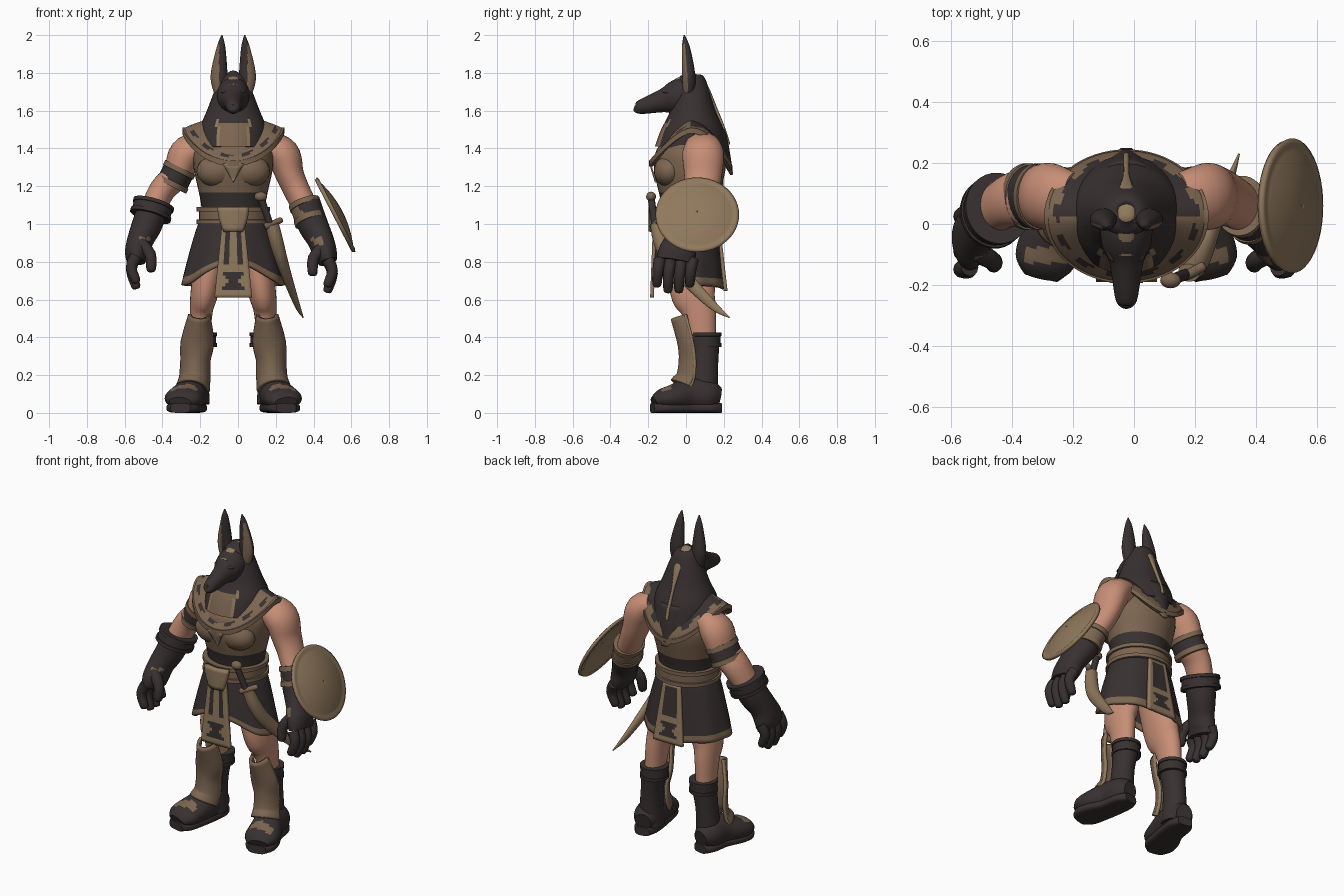
import bpy, bmesh
from math import sin, cos, pi, radians
from mathutils import Vector

if "Cube" in bpy.data.objects:
    bpy.data.objects.remove(bpy.data.objects["Cube"])

MIDLINE = -.025
SIDES = ((-1, "right"), (1, "left"))


def material(name, red, green, blue):
    made = bpy.data.materials.new(name)
    made.use_nodes = True
    colour = (red, green, blue, 1)
    made.diffuse_color = colour
    made.node_tree.nodes["Principled BSDF"].inputs["Base Color"].default_value = colour
    return made


MATERIALS = [material("charcoal leather", .04, .03, .03), material("dull bronze", .2, .13, .08),
             material("skin", .57, .27, .18), material("worn bronze", .28, .19, .11)]
DARK, BRONZE, SKIN, BRIGHT = range(len(MATERIALS))


def build(name, rows, colour, closed=True, cap=True, thick=0):
    """Skin a list of point rows into a mesh."""
    bm = bmesh.new()
    rings = [[bm.verts.new(point) for point in row] for row in rows]
    count = len(rings[0])
    for lower, upper in zip(rings, rings[1:]):
        for i in range(count if closed else count - 1):
            following = (i + 1) % count
            bm.faces.new((lower[i], lower[following], upper[following], upper[i]))
    if closed and cap:
        bm.faces.new(rings[0])
        bm.faces.new(rings[-1])
    bmesh.ops.recalc_face_normals(bm, faces=bm.faces)
    mesh = bpy.data.meshes.new(name)
    bm.to_mesh(mesh)
    bm.free()
    for entry in MATERIALS:
        mesh.materials.append(entry)
    for face in mesh.polygons:
        face.material_index = colour
    mesh.shade_smooth()
    mesh.set_sharp_from_angle(angle=radians(45))
    part = bpy.data.objects.new(name, mesh)
    bpy.context.collection.objects.link(part)
    if thick:
        shell = part.modifiers.new("thickness", "SOLIDIFY")
        shell.thickness, shell.offset = thick, 0
    return part


def paint(part, colour, rule):
    for face in part.data.polygons:
        if rule(face.center, face.normal):
            face.material_index = colour


def paint_cells(part, columns, colour, rule):
    for i, face in enumerate(part.data.polygons):
        if rule(i // columns, i % columns):
            face.material_index = colour


def spline(stations, steps):
    """Catmull-Rom through stations (x, y, z, half width, half depth)."""
    out, last = [], len(stations) - 1
    for i in range(last):
        group = [stations[max(0, min(last, i + k))] for k in (-1, 0, 1, 2)]
        for step in range(steps):
            t = step / steps
            out.append([b + t / 2 * (c - a + t * (2 * a - 5 * b + 4 * c - d + t * (3 * b - a - 3 * c + d)))
                        for a, b, c, d in zip(*group)])
    return out + [list(stations[-1])]


def loft(name, stations, colour, steps=5, segments=32, box=1, arc=(0, 360), thick=0):
    """Sweep ellipses through stations; box < 1 squares them, a thickness leaves them open."""
    path, rows = spline(stations, steps), []
    for i, (x, y, z, width, depth) in enumerate(path):
        before, after = path[max(i - 1, 0)], path[min(i + 1, len(path) - 1)]
        along = (Vector(after[:3]) - Vector(before[:3])).normalized()
        across = (Vector((1, 0, 0)) - along * along.x).normalized()
        outward, row = along.cross(across), []
        for k in range(segments):
            angle = radians(arc[0] + (arc[1] - arc[0]) * k / (segments - bool(thick)))
            c, s = [abs(q) ** box * (1 if q > 0 else -1) for q in (cos(angle), sin(angle))]
            row.append(Vector((x, y, z)) + across * c * width + outward * s * depth)
        rows.append(row)
    return build(name, rows, colour, not thick, not thick, thick)


def sheet(name, surface, columns, rows, colour, closed=False, thick=.016):
    count = columns if closed else columns + 1
    return build(name, [[Vector(surface(i / columns, j / rows)) for i in range(count)] for j in range(rows + 1)],
                 colour, closed, False, thick)


def tube(name, points, start, end, colour):
    """Round tapering rod with a rounded tip."""
    last = len(points) - 1
    radii = [start + (end - start) * i / last for i in range(last + 1)]
    tip = Vector(points[-1])
    tip += (tip - Vector(points[-2])).normalized() * end * .6
    stations = [(*p, r, r) for p, r in zip(points, radii)] + [(*tip, end * .4, end * .4)]
    return loft(name, stations, colour, 3, 12)


def ball(name, centre, radii, colour):
    x, y, z = centre
    angles = [pi * (k / 12 - .5) * .98 for k in range(13)]
    return loft(name, [(x, y, z + radii[2] * sin(a), radii[0] * cos(a), radii[1] * cos(a)) for a in angles],
                colour, 1, 24)


def band(name, top, bottom, width, depth, rim, middle):
    """Hoop with two raised rims."""
    levels = ((0, 1.04), (.25, 1.04), (.26, .98), (.74, .98), (.75, 1.04), (1, 1.04))
    part = loft(name, [(*Vector(top).lerp(Vector(bottom), t), width * k, depth * k) for t, k in levels], rim, 1)
    paint_cells(part, 32, middle, lambda row, column: row == 2)


def middle(stations):
    return [(MIDLINE, *station) for station in stations]


# Torso, belt and chest
torso = loft("tunic", middle([(.02, .85, .15, .12), (.02, 1.1, .17, .15), (.02, 1.3, .21, .19),
                              (.03, 1.4, .2, .17), (.04, 1.5, .12, .1)]), BRONZE, 10)
paint(torso, DARK, lambda c, n: c.z < 1.17)
band("belt", (MIDLINE, .015, 1.09), (MIDLINE, .015, 1), .186, .172, BRONZE, BRONZE)
sheet("belt_buckle", lambda u, v: (MIDLINE + (u - .5) * (.16 - .07 * v * v), -.17 - .015 * sin(pi * u), 1.09 - .13 * v),
      8, 6, BRIGHT, thick=.025)
for s, side in SIDES:
    ball(side + "_chest_muscle", (MIDLINE + s * .085, -.09, 1.28), (.11, .08, .085), BRONZE)
sheet("chest_plate_mark", lambda u, v: (MIDLINE + (u - .5) * .11 * (1 - v), -.19 + .03 * v, 1.32 - .1 * v),
      4, 4, BRIGHT, thick=.009)


# Skirt with a raised front hem
def skirt_point(u, v):
    angle = 2 * pi * u
    hem = .655 + .13 * max(0, -sin(angle)) ** 3 + .02 * abs(cos(angle))
    fold = .005 * v * sin(8 * angle)
    return (MIDLINE + cos(angle) * (.17 + .095 * v ** .8 + fold),
            .015 + sin(angle) * (.15 + .035 * v + fold), 1.01 + (hem - 1.01) * v)


skirt = sheet("skirt", skirt_point, 64, 16, DARK, True, .018)
paint_cells(skirt, 64, BRONZE, lambda row, column: row > 13)


# Hanging panels, front and back
def panel(name, top_y, bottom_y, bottom_z, dark_columns):
    part = sheet(name, lambda u, v: (MIDLINE + (2 * u - 1) * (.06 + .04 * v), top_y + (bottom_y - top_y) * v,
                                     1 + (bottom_z - 1) * v), 11, 20, BRIGHT, thick=.02)
    paint_cells(part, 11, DARK, lambda row, column: abs(column - 5) in dark_columns and 0 < row < 11)
    paint_cells(part, 11, DARK, lambda row, column: 12 < row < 18 and abs(column - 5) <= 1 + abs(row - 15))


panel("front_panel", -.165, -.18, .61, (2, 3))
panel("back_panel", .17, .21, .645, (0, 1, 2, 3))


# Draped collar
def collar_point(u, v):
    angle = 2 * pi * u
    front, rear = max(0, -sin(angle)) ** 1.5, max(0, sin(angle)) ** 2
    outer, inner = 1.495 - .175 * front - .2 * rear, 1.54 - .13 * front - .08 * rear
    return (MIDLINE + cos(angle) * (.26 - .11 * v), .025 + sin(angle) * (.21 - .08 * v),
            outer + (inner - outer) * v ** .8)


collar = sheet("collar", collar_point, 64, 10, BRONZE, True, .02)
paint_cells(collar, 64, DARK, lambda row, column: row in (2, 3) and column % 5 < row or row > 3 and column < 32)
build("collar_rim", [[Vector(collar_point(k / 64, 0)) + Vector((cos(pi * k / 32) * r, sin(pi * k / 32) * r, h))
                      for k in range(64)]
                     for r, h in ((-.01, -.015), (.01, -.015), (.01, .015), (-.01, .015))], BRONZE, cap=False)

# Headcloth with back point and crest stripe
cloth = loft("headcloth", middle([(.03, 1.795, .02, .02), (.03, 1.77, .07, .07), (.035, 1.6, .14, .12),
                                  (.035, 1.5, .18, .165), (.03, 1.4, .19, .195)]), DARK, 8, 64)
paint(cloth, BRONZE, lambda c, n: abs(c.x - MIDLINE) < .075 and c.y < 0 and c.z < 1.54)
paint(cloth, BRIGHT, lambda c, n: .075 < abs(c.x - MIDLINE) < .09 and c.y < -.03 and c.z < 1.56)
back = sheet("headcloth_back_point",
             lambda u, v: (MIDLINE + (2 * u - 1) * (.17 - .155 * v),
                           .196 + .046 * v ** .7 - .125 * (2 * u - 1) ** 2 * (1 - v), 1.5 - .24 * v), 14, 10, DARK)
paint_cells(back, 14, BRONZE, lambda row, column: row == 9 or column in (0, 13))
crest = ((-.1, 1.73), (-.05, 1.76), (0, 1.785), (.03, 1.795), (.1, 1.74), (.16, 1.6), (.2, 1.5), (.225, 1.42))
loft("crest_stripe", [(MIDLINE, y, z, .028 if y < .12 else .01, .01) for y, z in crest], BRIGHT, 3, 12)

# Long-snouted head
loft("head", middle([(.07, 1.69, .06, .07), (0, 1.685, .085, .095), (-.07, 1.665, .08, .085),
                     (-.13, 1.65, .055, .06), (-.25, 1.617, .035, .035), (-.275, 1.617, .01, .01)]), DARK)
for s, side in SIDES:
    ball(side + "_brow", (MIDLINE + s * .04, -.085, 1.7), (.026, .04, .014), DARK)

    def mirrored(stations):
        return [(MIDLINE + s * offset, *rest) for offset, *rest in stations]

    ear = loft(side + "_ear", mirrored([(.065, .015, 1.68, .03, .03), (.075, .015, 1.78, .045, .035),
                                        (.065, 0, 1.93, .024, .022), (.06, -.01, 2, .003, .003)]), DARK, 9)
    paint(ear, BRONZE, lambda c, n: n.y < -.3 and s * (c.x - MIDLINE) > .075 and c.z < 1.95)

    # Legs and boots
    loft(side + "_leg", mirrored([(.1, .02, .9, .09, .11), (.15, .035, .65, .075, .12),
                                  (.17, .07, .53, .06, .09), (.18, .1, .3, .05, .06)]), SKIN)
    loft(side + "_boot_shaft", mirrored([(.17, .1, .4, .075, .08), (.19, .1, .25, .062, .07),
                                         (.2, .09, .05, .075, .08)]), DARK)
    cuff_x = MIDLINE + s * .17
    band(side + "_boot_cuff", (cuff_x, .105, .425), (cuff_x, .105, .35), .08, .08, DARK, DARK)
    foot_path = mirrored([(.2, .175, .08, .05, .055), (.21, .12, .09, .08, .085), (.225, .02, .095, .085, .09),
                          (.255, -.07, .08, .1, .07), (.27, -.13, .07, .095, .055), (.28, -.17, .055, .06, .03)])
    foot = loft(side + "_boot_foot", foot_path, DARK)
    paint(foot, BRONZE, lambda c, n: n.z > .8 and -.13 < c.y < -.075)
    loft(side + "_boot_sole", [(x, y * 1.05, .026, width * .9, .026) for x, y, z, width, depth in foot_path],
         DARK, box=.6)

    # Shin guard with flared foot and raised edges
    shin = mirrored([(.18, .01, .52, .05, .085), (.19, .045, .38, .08, .083), (.2, .06, .28, .072, .09),
                     (.205, .055, .18, .075, .1), (.215, .03, .12, .083, .115)])
    loft(side + "_shin_guard", shin, BRONZE, arc=(10, 170), thick=.018)
    for edge, sign in (("inner", 1), ("outer", -1)):
        tube(f"{side}_shin_guard_{edge}_edge", [(x + sign * width * .98, y - depth * .17, z)
                                                for x, y, z, width, depth in shin], .01, .01, BRIGHT)

# Arms and gloves: outward distance right and left, then shared depth, height and radii
ARM = ((.2, .15, .08, 1.42, .07, .09), (.275, .235, .09, 1.37, .09, .11), (.325, .275, .09, 1.26, .075, .1),
       (.4, .31, .08, 1.18, .07, .09), (.455, .365, .05, 1.07, .066, .08))
GLOVE = ((.445, .36, .05, 1.1, .08, .095), (.48, .395, .02, 1, .08, .09), (.515, .435, -.02, .92, .07, .085),
         (.535, .46, -.045, .85, .064, .1), (.54, .475, -.055, .8, .05, .1))
for s, side in SIDES:
    def limb(rows):
        return [(s * (left if s > 0 else right), *rest) for right, left, *rest in rows]

    loft(side + "_arm", limb(ARM), SKIN)
    glove = loft(side + "_glove", limb(GLOVE), DARK)
    paint(glove, BRONZE, lambda c, n: n.y < -.6 and .89 < c.z < .93 and abs(c.x) < (.45 if s > 0 else .52))
    x, z = limb(GLOVE)[-1][0], .82 - .01 * s
    for i, finger in enumerate(("little", "ring", "middle", "index")):
        y, length = .035 - .058 * i, .16 if i in (1, 2) else .13
        tube(f"{side}_{finger}_finger", [(x, y, z), (x + s * .025, y - .01, z - length * .45),
                                         (x, y - .015, z - length)], .033, .024, DARK)
    tube(side + "_thumb", [(x - s * .02, -.09, z + .07), (x - s * .075, -.12, z + .01),
                           (x - s * .08, -.135, z - .07)], .036, .025, DARK)
band("right_glove_cuff", (-.445, .052, 1.11), (-.465, .035, 1.04), .107, .115, DARK, DARK)
band("right_arm_band", (-.305, .09, 1.3), (-.355, .09, 1.2), .086, .105, BRONZE, DARK)
band("left_wrist_guard", (.35, .06, 1.115), (.385, .03, 1.01), .082, .098, BRONZE, BRONZE)

# Round shield: shallow dome with a raised rim
hub, facing, upward, sideways = (Vector(v) for v in ((.505, .06, 1.042), (.89, 0, .46), (-.46, 0, .89), (0, 1, 0)))
sheet("shield", lambda u, v: hub + facing * (.045 * (1 - v * v) + (.008 if v > .9 else 0))
      + (upward * cos(2 * pi * u) + sideways * sin(2 * pi * u)) * .218 * max(v, .01), 48, 16, BRIGHT, True, .018)

# Curved blade at the left hip
loft("blade_scabbard", [(.18, -.16, 1, .036, .03), (.205, -.13, .9, .037, .04), (.24, -.06, .78, .03, .04),
                        (.31, .13, .58, .015, .025), (.345, .23, .505, .003, .003)], BRIGHT)
tube("blade_grip", [(.17, -.165, 1), (.12, -.185, 1.14)], .018, .018, DARK)
ball("blade_pommel", (.12, -.185, 1.145), (.034, .026, .026), BRONZE)
tube("blade_guard", [(.14, -.175, .985), (.18, -.165, 1), (.225, -.14, 1.02)], .018, .016, BRONZE)
